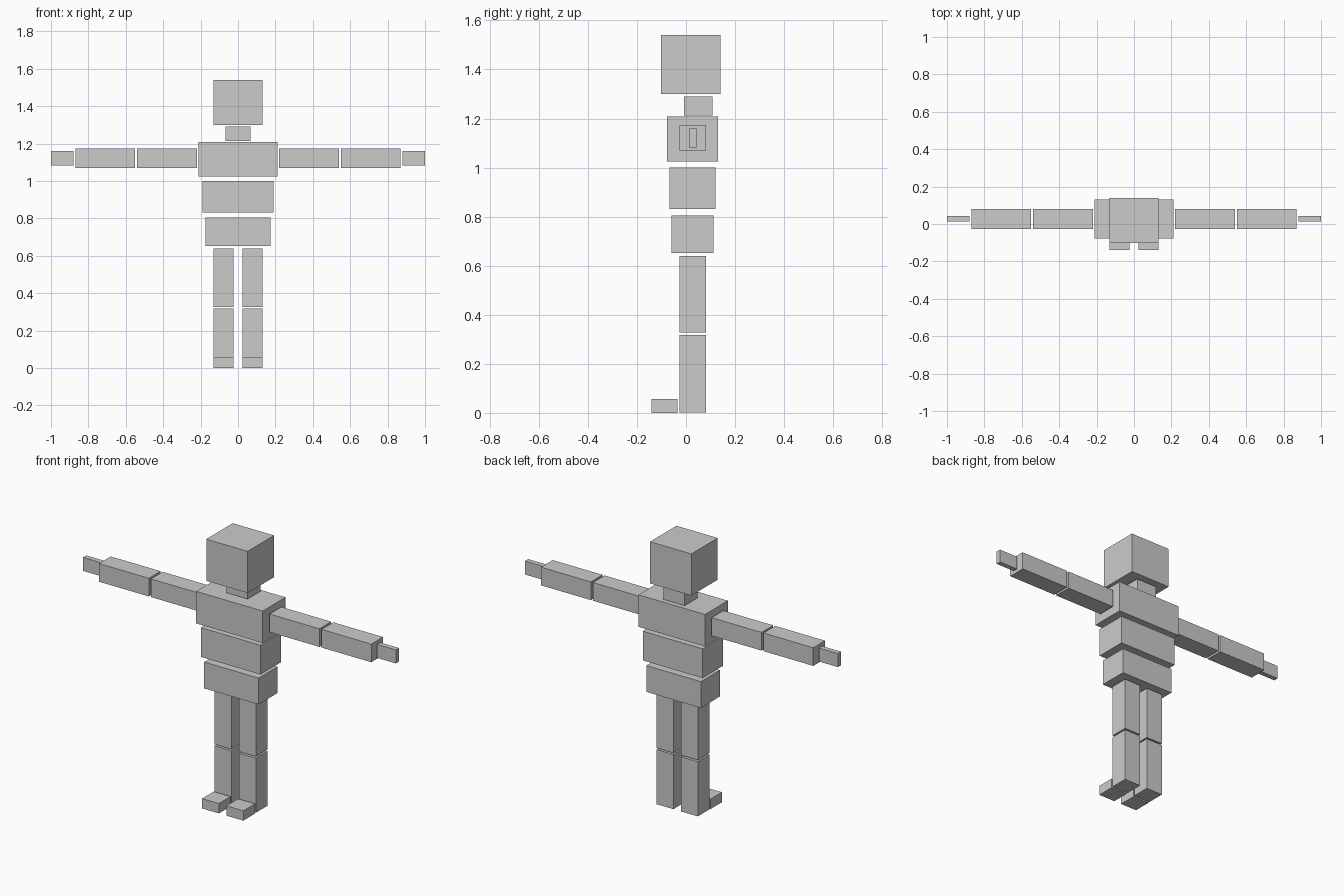
import bpy

if "Cube" in bpy.data.objects:
    bpy.data.objects.remove(bpy.data.objects["Cube"])


def box(name, x, y, z):
    """Axis-aligned box from (min, max) ranges."""
    lo, hi = zip(x, y, z)
    bpy.ops.mesh.primitive_cube_add(size=1, location=[(a + b) / 2 for a, b in zip(lo, hi)])
    ob = bpy.context.object
    ob.name = name
    ob.scale = [b - a for a, b in zip(lo, hi)]
    bpy.ops.object.transform_apply(location=False, rotation=False, scale=True)
    return ob


def pair(name, x, y, z):
    """Right and left copies of a box, mirrored across x = 0."""
    box("right_" + name, x, y, z)
    box("left_" + name, (-x[1], -x[0]), y, z)


# Head and torso, stacked on the centre line
for name, half_width, y, z in [
    ("head", 0.132, (-0.101, 0.140), (1.300, 1.541)),
    ("neck", 0.068, (-0.009, 0.109), (1.213, 1.290)),
    ("chest", 0.2125, (-0.078, 0.130), (1.024, 1.209)),
    ("waist", 0.191, (-0.067, 0.121), (0.832, 1.001)),
    ("hips", 0.174, (-0.060, 0.113), (0.652, 0.804)),
]:
    box(name, (-half_width, half_width), y, z)

# Arms, stretched out sideways
limb_y = (-0.026, 0.081)
arm_z = (1.069, 1.174)
pair("upper_arm", (0.220, 0.539), limb_y, arm_z)
pair("forearm", (0.552, 0.870), limb_y, arm_z)
pair("hand", (0.879, 1.000), (0.013, 0.042), (1.082, 1.160))

# Legs and feet
leg_x = (0.024, 0.132)
pair("thigh", leg_x, limb_y, (0.327, 0.640))
pair("shin", leg_x, limb_y, (0.002, 0.318))
pair("foot", leg_x, (-0.140, -0.034), (0.000, 0.057))
